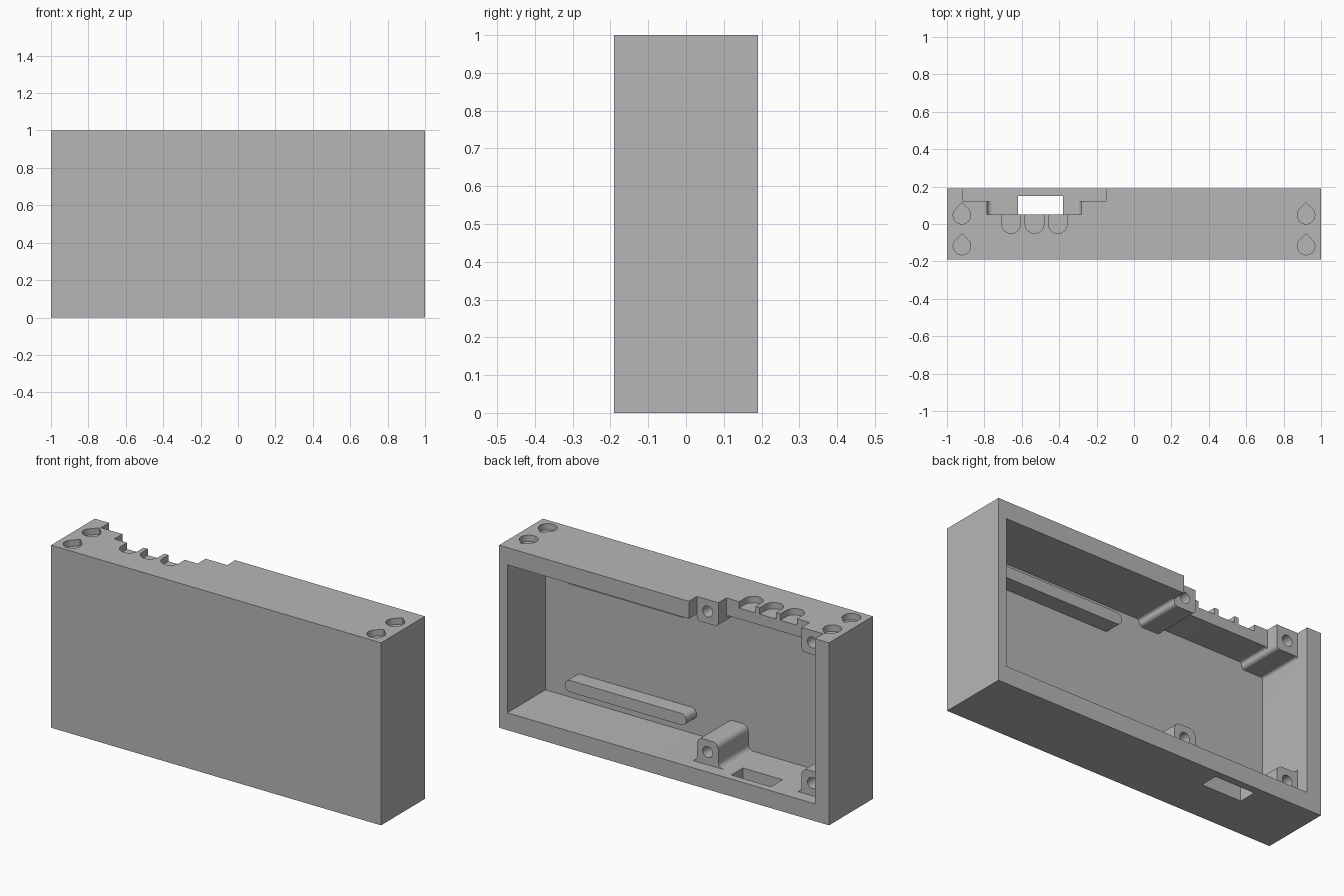
import bpy, bmesh
from math import sin, cos, radians
from mathutils import Vector

if "Cube" in bpy.data.objects:
    bpy.data.objects.remove(bpy.data.objects["Cube"], do_unlink=True)

grey = bpy.data.materials.new("plain grey")
grey.use_nodes = True
grey.diffuse_color = (0.47, 0.47, 0.47, 1)
grey.node_tree.nodes["Principled BSDF"].inputs["Base Color"].default_value = (0.47, 0.47, 0.47, 1)


def arc(cx, cy, r, start, end, steps=8):
    angles = [radians(start + (end - start) * i / steps) for i in range(steps + 1)]
    return [(cx + r * cos(a), cy + r * sin(a)) for a in angles]


def prism(name, profile, axis, low, high):
    """Extrude a closed profile along y (points are x, z) or z (points are x, y)."""
    bm = bmesh.new()
    place = (lambda u, v: (u, low, v)) if axis == "y" else (lambda u, v: (u, v, low))
    face = bm.faces.new([bm.verts.new(place(u, v)) for u, v in profile])
    extruded = bmesh.ops.extrude_face_region(bm, geom=[face])["geom"]
    shift = Vector((0, high - low, 0) if axis == "y" else (0, 0, high - low))
    bmesh.ops.translate(bm, vec=shift, verts=[g for g in extruded if isinstance(g, bmesh.types.BMVert)])
    bmesh.ops.recalc_face_normals(bm, faces=bm.faces)
    mesh = bpy.data.meshes.new(name)
    bm.to_mesh(mesh)
    bm.free()
    mesh.materials.append(grey)
    obj = bpy.data.objects.new(name, mesh)
    bpy.context.collection.objects.link(obj)
    return obj


def box(name, x0, x1, y0, y1, z0, z1):
    return prism(name, [(x0, y0), (x1, y0), (x1, y1), (x0, y1)], "z", z0, z1)


def combine(part, operation):
    """Merge a part into the case or cut it away, then discard the helper."""
    mod = case.modifiers.new(part.name, "BOOLEAN")
    mod.operation, mod.solver, mod.object = operation, "EXACT", part
    bpy.context.view_layer.objects.active = case
    bpy.ops.object.modifier_apply(modifier=mod.name)
    bpy.data.objects.remove(part, do_unlink=True)


def add(part):
    combine(part, "UNION")


def cut(part):
    combine(part, "DIFFERENCE")


# Hollow case, open at the back
WALL, SIDE, FLOOR = 0.095, -0.915, -0.14
case = box("case", -1, 1, -0.19, 0.19, 0, 1)
cut(box("cavity", SIDE, 0.95, FLOOR, 0.3, WALL, 1 - WALL))

# Screw bosses: rounded ridges with filleted feet
HALF, BOSS_FACE = 0.065, 0.12
MIDDLE, CORNER = -0.215, SIDE + HALF


def boss(name, x, height, top, corner, r, f):
    right = arc(HALF - r, height - r, r, 90, 0) + arc(HALF + f, f, f, 180, 270)
    right.append((HALF + f, -0.03))
    if corner:
        left = [(-HALF - 0.03, -0.03), (-HALF - 0.03, height + f)]
        left += arc(-HALF + f, height + f, f, 180, 270)
    else:
        left = [(-u, v) for u, v in reversed(right)]
    profile = [(x + u, 1 - WALL - v if top else WALL + v) for u, v in left + right]
    return prism(name, profile, "y", FLOOR - 0.02, BOSS_FACE)


for x, corner in ((MIDDLE, False), (CORNER, True)):
    add(boss("upper_boss", x, 0.036, True, corner, 0.02, 0.014))
    add(boss("lower_boss", x, 0.135, False, corner, 0.035, 0.03))

# Two round-ended rails on the inner front wall
for z in (0.205, 0.795):
    r = 0.032
    add(prism("rail", arc(0.77 - r, z, r, -90, 90, 12) + arc(0.033 + r, z, r, 90, 270, 12),
              "y", FLOOR - 0.02, -0.05))

# Stepped notch through the top wall and slot through the bottom wall
cut(box("wide_notch", SIDE, MIDDLE + HALF, BOSS_FACE, 0.3, 0.8, 1.1))
cut(box("deep_notch", CORNER + HALF, MIDDLE - HALF, 0.05, 0.3, 0.8, 1.1))
cut(box("bottom_slot", -0.62, -0.38, 0.05, 0.15, -0.1, 0.13))

# Screw holes in the bosses
for x in (MIDDLE, CORNER):
    for z in (0.165, 0.935):
        cut(prism("screw_hole", arc(x, z, 0.03, 0, 345, 23), "y", -0.02, 0.2))

# Shallow recesses in the top: three rounded pockets and four teardrops
RECESS = 1 - 0.035
for x in (-0.657, -0.532, -0.407):
    cut(prism("pocket", arc(x, 0, 0.05, 180, 360, 16) + [(x + 0.05, 0.07), (x - 0.05, 0.07)],
              "z", RECESS, 1.1))
for x in (-0.92, 0.92):
    for y in (-0.118, 0.047):
        cut(prism("teardrop", arc(x, y, 0.047, 135, 405, 24) + [(x, y + 0.066)],
                  "z", RECESS, 1.1))

# Smooth the curved faces and keep the edges crisp
bpy.ops.object.select_all(action="DESELECT")
case.select_set(True)
bpy.context.view_layer.objects.active = case
bpy.ops.object.shade_smooth_by_angle(angle=radians(30))
